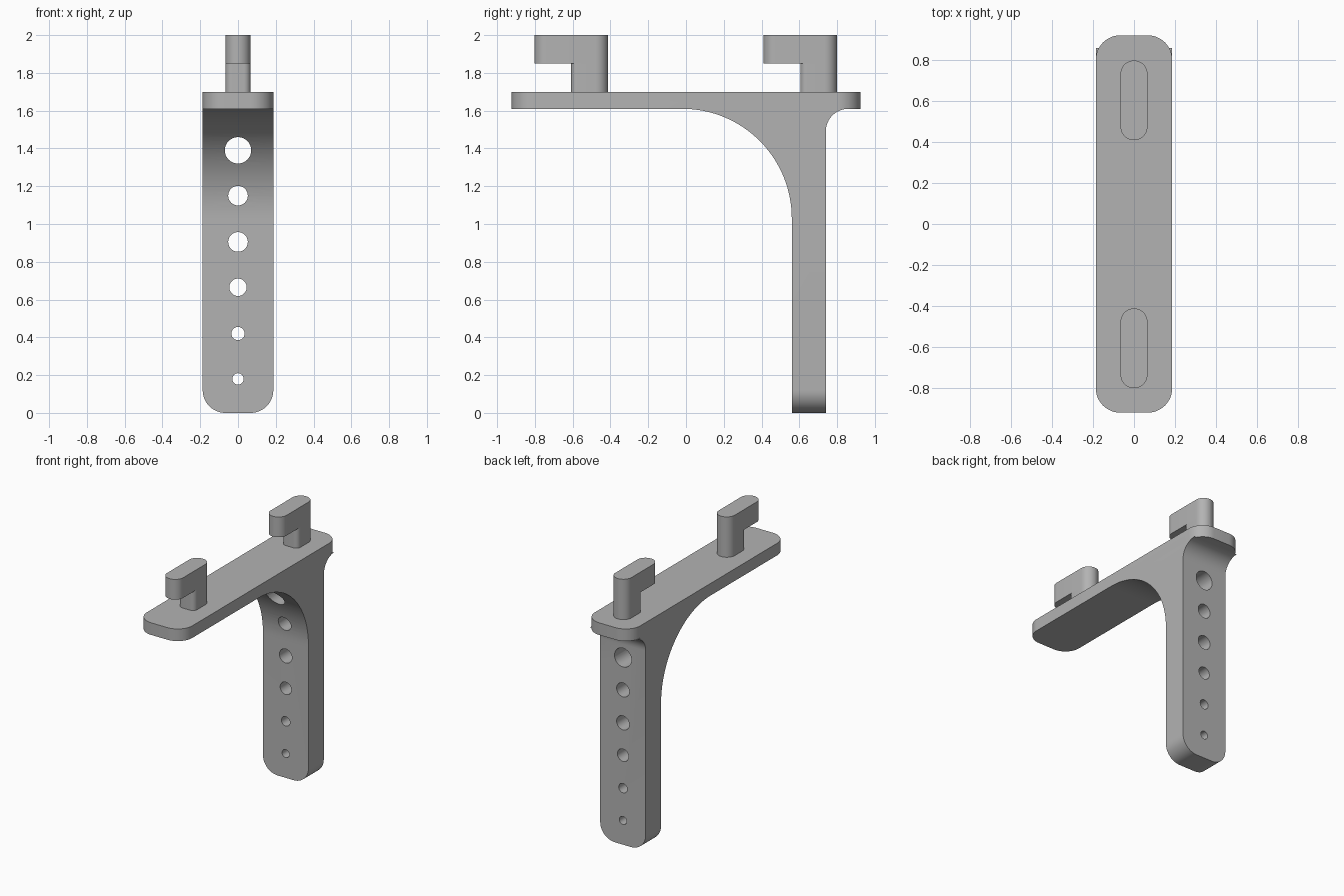
import bpy, bmesh, math
from mathutils import Vector

if "Cube" in bpy.data.objects:
    bpy.data.objects.remove(bpy.data.objects["Cube"])

W = 0.187          # half width of the strap
PLATE_Z, TOP_Z = 1.61, 1.70

grey = bpy.data.materials.new("plain grey")
grey.diffuse_color = (0.45, 0.45, 0.45, 1)
grey.use_nodes = True
grey.node_tree.nodes["Principled BSDF"].inputs["Base Color"].default_value = grey.diffuse_color


def arc(cu, cv, ru, rv, a0, a1, n=12):
    """Points on an elliptical arc, angles in degrees."""
    steps = [math.radians(a0 + (a1 - a0) * i / n) for i in range(n + 1)]
    return [(cu + ru * math.cos(a), cv + rv * math.sin(a)) for a in steps]


def rounded(u0, u1, v0, v1, r_low, r_high):
    """Rectangle outline with one radius at each v end."""
    return (arc(u1 - r_low, v0 + r_low, r_low, r_low, -90, 0)
            + arc(u1 - r_high, v1 - r_high, r_high, r_high, 0, 90)
            + arc(u0 + r_high, v1 - r_high, r_high, r_high, 90, 180)
            + arc(u0 + r_low, v0 + r_low, r_low, r_low, 180, 270))


def prism(name, outline, axis, lo, hi):
    """Extrude a 2D outline along x, y or z."""
    place = {"x": lambda u, v: (lo, u, v), "y": lambda u, v: (u, lo, v),
             "z": lambda u, v: (u, v, lo)}[axis]
    bm = bmesh.new()
    face = bm.faces.new([bm.verts.new(place(u, v)) for u, v in outline])
    out = bmesh.ops.extrude_face_region(bm, geom=[face])
    step = Vector([(hi - lo) * (a == axis) for a in "xyz"])
    bmesh.ops.translate(bm, vec=step, verts=[
        g for g in out["geom"] if isinstance(g, bmesh.types.BMVert)])
    bmesh.ops.remove_doubles(bm, verts=bm.verts, dist=1e-5)
    bmesh.ops.recalc_face_normals(bm, faces=bm.faces)
    mesh = bpy.data.meshes.new(name)
    bm.to_mesh(mesh)
    bm.free()
    mesh.materials.append(grey)
    obj = bpy.data.objects.new(name, mesh)
    bpy.context.collection.objects.link(obj)
    return obj


def boolean(obj, other, operation):
    """Apply a boolean and remove the helper."""
    mod = obj.modifiers.new("cut", "BOOLEAN")
    mod.object, mod.operation, mod.solver = other, operation, "EXACT"
    bpy.context.view_layer.objects.active = obj
    bpy.ops.object.modifier_apply(modifier=mod.name)
    bpy.data.objects.remove(other)


# Upright leg with a large front curve and a small back fillet
side = (arc(-0.02, 1.03, 0.58, 0.58, 90, 0, 32) + [(0.56, 0), (0.74, 0)]
        + arc(0.86, 1.49, 0.12, 0.12, 180, 90)
        + [(0.74, PLATE_Z), (0.74, 1.65), (0.05, 1.65), (0.05, PLATE_Z)])
bracket = prism("bracket", side, "x", -W, W)

# Rounded foot of the leg
foot = prism("foot_shape", rounded(-W, W, 0, 1.8, 0.12, 0.01), "y", -0.5, 1.2)
boolean(bracket, foot, "INTERSECT")

# Top plate with rounded corners
plate = prism("top_plate", rounded(-W, W, -0.923, 0.923, 0.12, 0.12),
              "z", PLATE_Z, TOP_Z)
boolean(bracket, plate, "UNION")

# Row of holes, growing towards the top
for z, r in [(0.18, 0.03), (0.42, 0.035), (0.665, 0.046),
             (0.905, 0.052), (1.15, 0.052), (1.39, 0.07)]:
    hole = prism("hole_cutter", arc(0, z, r, r, 0, 360, 32)[:-1], "y", 0, 1)
    boolean(bracket, hole, "DIFFERENCE")

# Two hooked pegs: a stem under a longer head that points forward
parts = [bracket]
for label, back in [("front", -0.413), ("rear", 0.80)]:
    parts.append(prism(label + "_peg_stem", rounded(
        -0.066, 0.066, back - 0.195, back, 0.035, 0.0659), "z", TOP_Z, 1.85))
    parts.append(prism(label + "_peg_head", rounded(
        -0.066, 0.066, back - 0.39, back, 0.0659, 0.0659), "z", 1.85, 2.0))

# Smooth curves, sharp edges
bpy.ops.object.select_all(action="DESELECT")
for obj in parts:
    obj.select_set(True)
bpy.context.view_layer.objects.active = bracket
bpy.ops.object.shade_smooth_by_angle(angle=math.radians(30))
